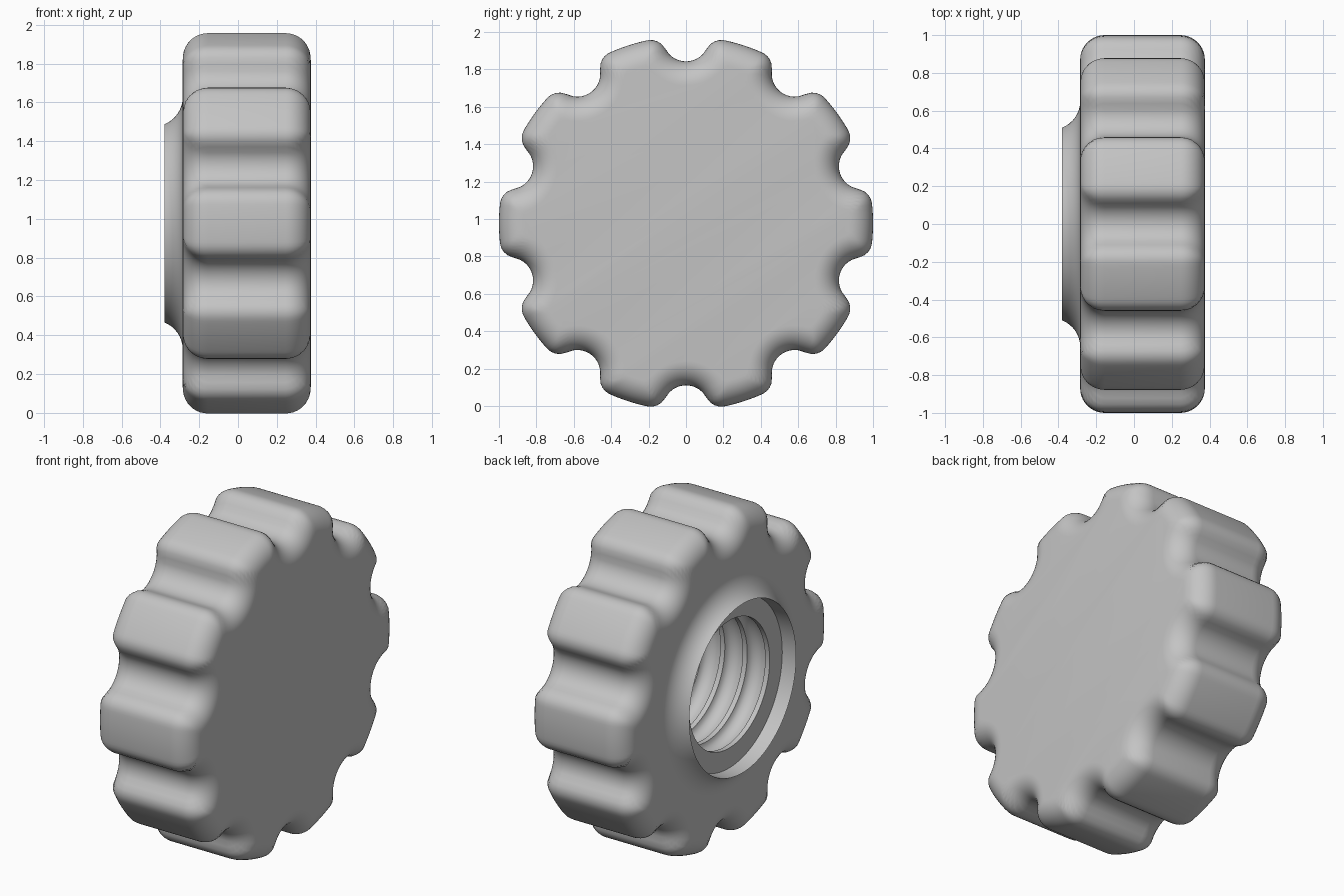
import bpy, bmesh, math
from math import sin, cos, sqrt, pi, radians

cube = bpy.data.objects.get("Cube")
if cube:
    bpy.data.objects.remove(cube, do_unlink=True)

LOBES, HALF = 10, 16            # grip lobes, samples per half lobe
N = LOBES * HALF * 2
STEP = 2 * pi / N
CENTRE_Z = 0.977
NOTCH_R, NOTCH_C = 0.124, 0.99  # scallop radius and its distance from the axis
TIP_R, TIP_A = 0.09, radians(12)  # lobe corner radius and angle from the scallop
EDGE = 0.13                     # rounding of the front and back edges

grey = bpy.data.materials.new("plain_grey")
grey.use_nodes = True
colour = (0.55, 0.55, 0.55, 1)
grey.diffuse_color = colour
grey.node_tree.nodes["Principled BSDF"].inputs["Base Color"].default_value = colour


def lobe_radius(phi, d):
    """Radius of the scalloped outline inset by d, phi measured from a scallop."""
    outer = 1 - d
    rho = NOTCH_R + d
    disc = rho ** 2 - (NOTCH_C * sin(phi)) ** 2
    notch = NOTCH_C * cos(phi) - sqrt(disc) if disc > 0 else outer
    if d >= TIP_R:
        return min(outer, notch)
    if phi >= TIP_A:
        return outer
    # rounded corner between scallop and outer arc
    c = 1 - TIP_R
    cx, cy = c * sin(TIP_A), c * cos(TIP_A)
    t = (TIP_R - d) / (TIP_R + NOTCH_R)
    join = math.atan2(cx * (1 - t), cy + (NOTCH_C - cy) * t)
    if phi < join:
        return notch
    off = TIP_A - phi
    return c * cos(off) + sqrt(max(0, (TIP_R - d) ** 2 - (c * sin(off)) ** 2))


def scalloped(x, d):
    ring = []
    for i in range(N):
        k = i % (2 * HALF)
        phi = min(k, 2 * HALF - k) * STEP
        ring.append((x, lobe_radius(phi, d)))
    return ring


def circle(x, r):
    return [(x, r)] * N


def loft(name, rings, cap=False):
    """Skin a list of rings around the x axis."""
    bm = bmesh.new()
    rows = []
    for ring in rings:
        row = []
        for i, (x, r) in enumerate(ring):
            a = pi / 2 + i * STEP
            row.append(bm.verts.new((x, r * cos(a), CENTRE_Z + r * sin(a))))
        rows.append(row)
    for a, b in zip(rows, rows[1:]):
        for i in range(N):
            j = (i + 1) % N
            bm.faces.new((a[i], a[j], b[j], b[i]))
    if cap:
        bm.faces.new(rows[-1])
    mesh = bpy.data.meshes.new(name)
    bm.to_mesh(mesh)
    bm.free()
    mesh.materials.append(grey)
    obj = bpy.data.objects.new(name, mesh)
    bpy.context.collection.objects.link(obj)
    bpy.ops.object.select_all(action='DESELECT')
    obj.select_set(True)
    bpy.context.view_layer.objects.active = obj
    bpy.ops.object.shade_smooth_by_angle(angle=radians(35))
    return obj


BACK, FRONT, RIM = -0.285, 0.375, -0.38
arc = [k / 10 * pi / 2 for k in range(11)]

# Grip body: flared collar, scalloped back, rounded rim, flat cap
rings = []
flare = 0.15
start = math.asin(1 - (BACK - RIM) / flare)
for k in range(9):
    a = start + (pi / 2 - start) * k / 8
    rings.append(circle(BACK - flare * (1 - sin(a)), 0.65 - flare * cos(a)))
rings += [scalloped(BACK + EDGE * (1 - sin(a)), EDGE * (1 - cos(a))) for a in reversed(arc)]
rings += [scalloped(FRONT - EDGE * (1 - sin(a)), EDGE * (1 - cos(a))) for a in arc]
loft("grip_body", rings, cap=True)

# Stepped bore: counterbore, ledge and ribbed wall
rim_radius = 0.65 - flare * cos(start)
BORE, LEDGE = 0.385, -0.29
bore = [circle(RIM, rim_radius), circle(LEDGE, rim_radius - 0.005), circle(LEDGE, BORE)]
for rib in range(3):
    x = LEDGE + 0.03 + rib * 0.15
    bore.append(circle(x, BORE))
    for k in range(1, 9):
        a = pi * k / 8
        bore.append(circle(x + 0.06 * (1 - cos(a)), BORE + 0.045 * sin(a)))
bore.append(circle(0.2, BORE))
bore_obj = loft("ribbed_bore", bore, cap=True)
bore_obj.data.flip_normals()
